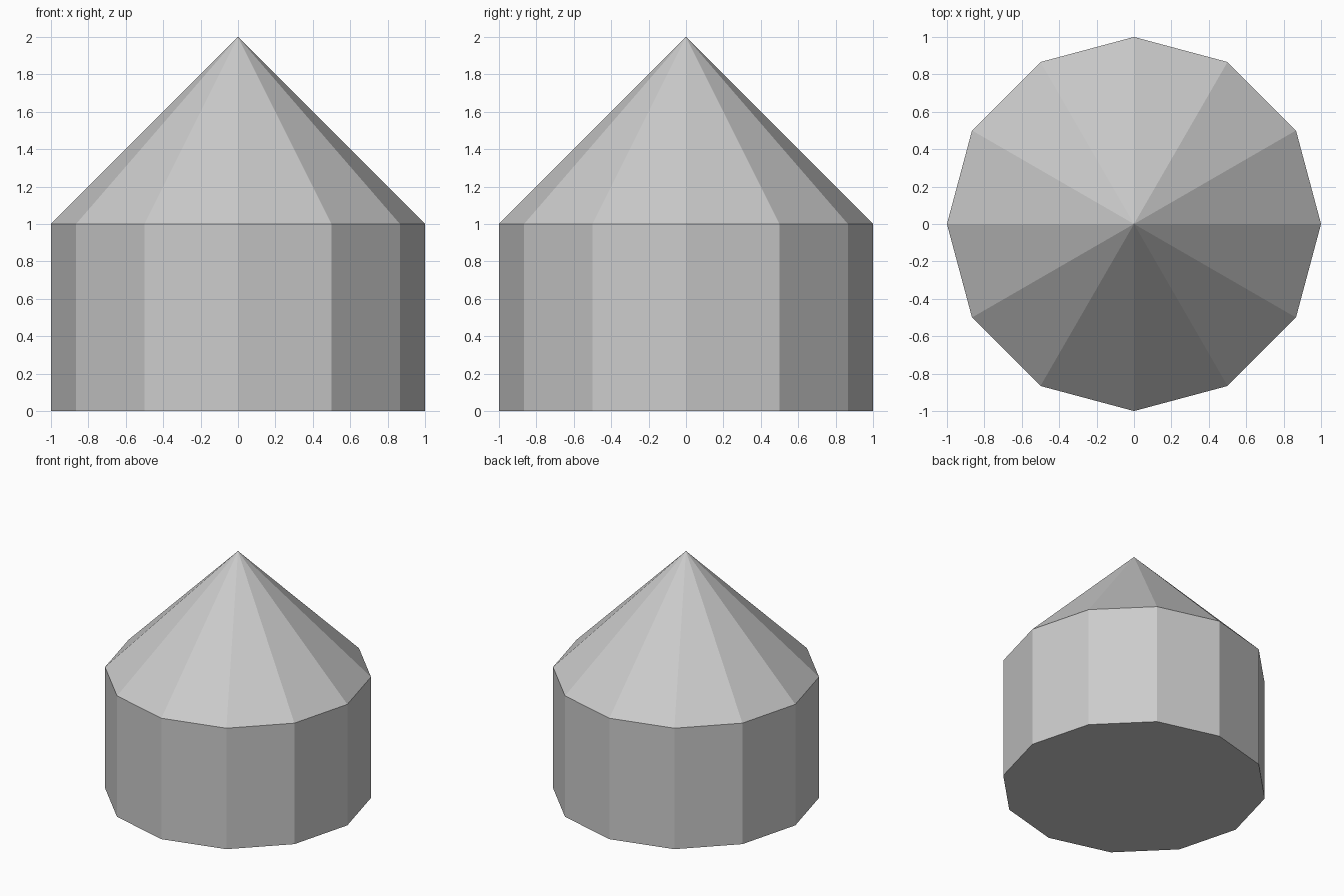
import bpy, bmesh

if "Cube" in bpy.data.objects:
    bpy.data.objects.remove(bpy.data.objects["Cube"])

SIDES = 12


def solid(name, bottom_radius, top_radius, z0, z1, open_z):
    """Flat-sided cone or prism from z0 to z1, left open where the parts meet."""
    bm = bmesh.new()
    bmesh.ops.create_cone(bm, cap_ends=True, cap_tris=False, segments=SIDES,
                          radius1=bottom_radius, radius2=top_radius, depth=z1 - z0)
    bmesh.ops.translate(bm, verts=bm.verts, vec=(0, 0, (z0 + z1) / 2))
    bmesh.ops.remove_doubles(bm, verts=bm.verts, dist=1e-5)
    hidden = [f for f in bm.faces
              if all(abs(v.co.z - open_z) < 1e-4 for v in f.verts)]
    bmesh.ops.delete(bm, geom=hidden, context='FACES_ONLY')
    mesh = bpy.data.meshes.new(name)
    bm.to_mesh(mesh)
    bm.free()
    obj = bpy.data.objects.new(name, mesh)
    bpy.context.collection.objects.link(obj)
    return obj


# Twelve-sided upright drum with a closed bottom
solid("drum_base", 1, 1, 0, 1, open_z=1)
# Matching pointed top
solid("pointed_top", 1, 0, 1, 2, open_z=1)
